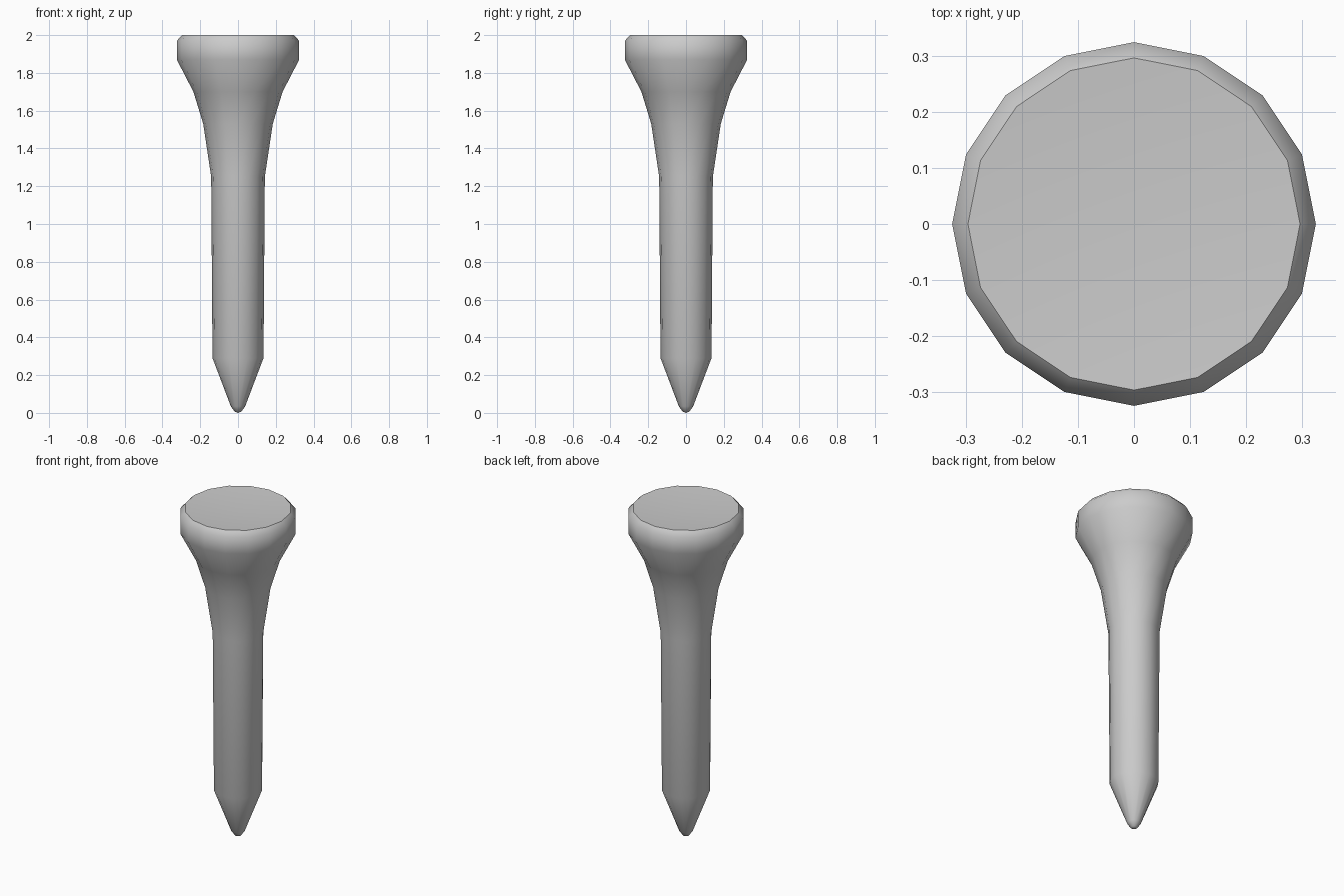
import bpy, bmesh
from math import cos, sin, tau

cube = bpy.data.objects.get("Cube")
if cube:
    bpy.data.objects.remove(cube, do_unlink=True)

SIDES = 16

# Plain grey material
grey = bpy.data.materials.new("light_grey")
grey.use_nodes = True
colour = (0.6, 0.6, 0.6, 1)
grey.diffuse_color = colour
grey.node_tree.nodes["Principled BSDF"].inputs["Base Color"].default_value = colour

# Radius and height: pointed tip, shaft, flared neck, bevelled head
profile = [(0.018, 0.007), (0.038, 0.035), (0.135, 0.29), (0.142, 1.25),
           (0.184, 1.53), (0.236, 1.7), (0.324, 1.87), (0.324, 1.97), (0.296, 2.0)]

bm = bmesh.new()
rings = [[bm.verts.new((r * cos(tau * i / SIDES), r * sin(tau * i / SIDES), z))
          for i in range(SIDES)] for r, z in profile]
tip = bm.verts.new((0, 0, 0))
dish = bm.verts.new((0, 0, 1.98))

for i in range(SIDES):
    j = (i + 1) % SIDES
    for low, high in zip(rings, rings[1:]):
        bm.faces.new((low[i], low[j], high[j], high[i]))
    bm.faces.new((tip, rings[0][j], rings[0][i]))
    # Shallow dish on top of the head
    bm.faces.new((dish, rings[-1][i], rings[-1][j]))

# Smooth body with a sharp rim around the dish
for face in bm.faces:
    face.smooth = True
for i in range(SIDES):
    bm.edges.get((rings[-1][i], rings[-1][(i + 1) % SIDES])).smooth = False

mesh = bpy.data.meshes.new("tapered_peg")
bm.to_mesh(mesh)
bm.free()
mesh.materials.append(grey)
peg = bpy.data.objects.new("tapered_peg", mesh)
bpy.context.collection.objects.link(peg)
